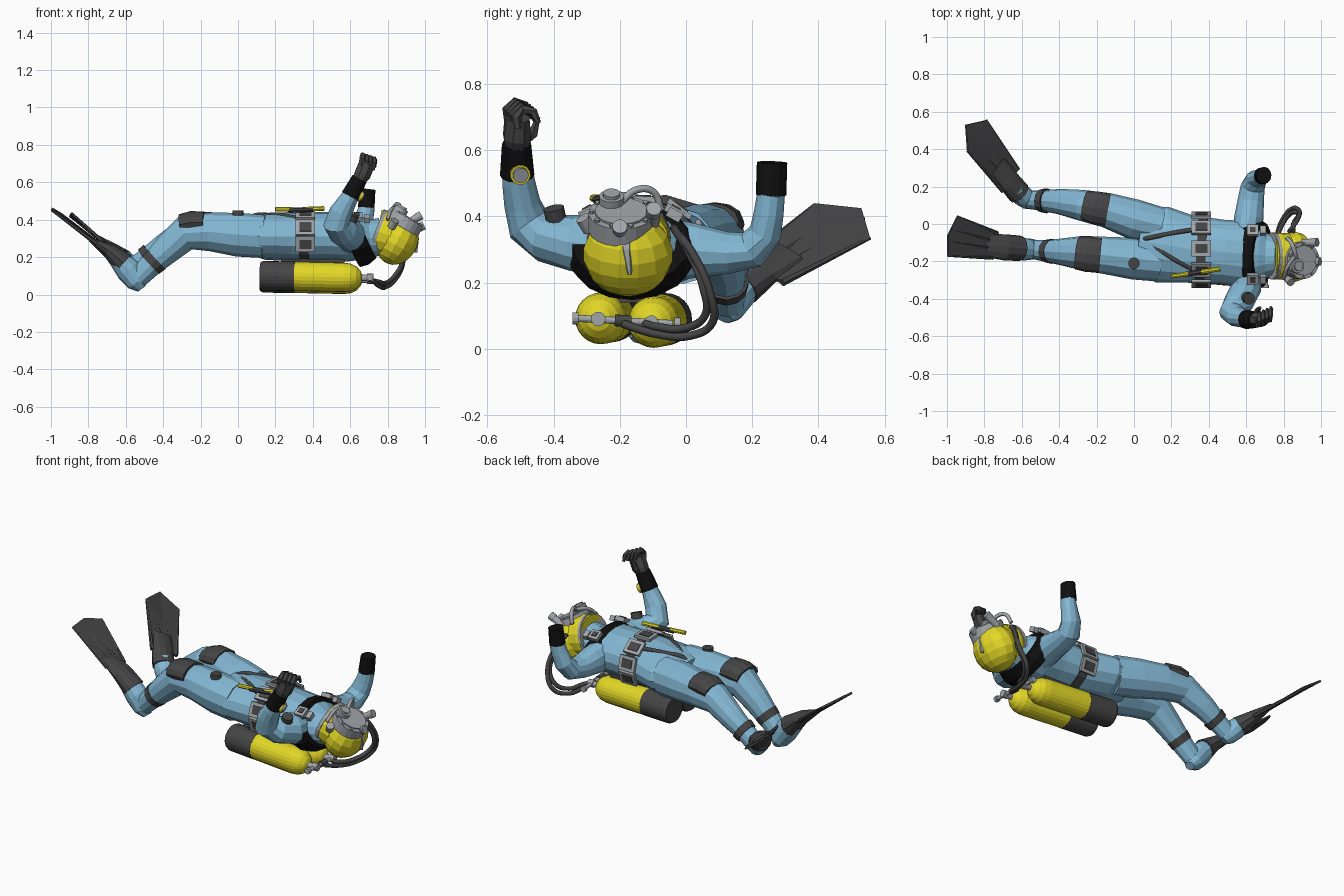
import bpy, bmesh
from math import sin, cos, pi, radians
from mathutils import Vector as V, Matrix

def mat(name, r, g, b):
    m = bpy.data.materials.new(name)
    m.diffuse_color = (r, g, b, 1)
    return m

BLUE = mat("suit_blue", .23, .48, .66)
YELLOW = mat("yellow", .76, .68, .02)
DARK = mat("dark_grey", .06, .06, .06)
BLACK = mat("black", .005, .005, .005)
METAL = mat("metal", .36, .38, .40)
Y, X, Z = V((0, 1, 0)), V((1, 0, 0)), V((0, 0, 1))

def finish(name, bm, m):
    bmesh.ops.recalc_face_normals(bm, faces=bm.faces)
    me = bpy.data.meshes.new(name)
    bm.to_mesh(me)
    bm.free()
    me.materials.append(m)
    ob = bpy.data.objects.new(name, me)
    bpy.context.collection.objects.link(ob)
    return ob

def loft(name, rings, m, ref=Y, n=12):
    """Closed tube through rings (x, y, z, half width along ref, half depth)."""
    bm = bmesh.new()
    P = [V(r[:3]) for r in rings]
    loops = []
    for i, r in enumerate(rings):
        t = (P[min(i + 1, len(P) - 1)] - P[max(i - 1, 0)]).normalized()
        s = ref - t * ref.dot(t)
        if s.length < .1:
            s = Z - t * Z.dot(t)
        s.normalize()
        d = t.cross(s)
        loops.append([bm.verts.new(P[i] + s * r[3] * cos(2 * pi * k / n) + d * r[4] * sin(2 * pi * k / n))
                      for k in range(n)])
    for a, b in zip(loops, loops[1:]):
        for k in range(n):
            bm.faces.new((a[k], a[(k + 1) % n], b[(k + 1) % n], b[k]))
    bm.faces.new(loops[0])
    bm.faces.new(loops[-1])
    return finish(name, bm, m)

def rod(name, p, q, r, m, n=12, r2=None):
    r2 = r2 or r
    return loft(name, [(*p, r, r), (*q, r2, r2)], m, V((.3, .9, .2)).normalized(), n)

def box(name, c, size, m, rot=None):
    bm = bmesh.new()
    bmesh.ops.create_cube(bm, size=1)
    M = Matrix.Translation(c) @ (rot or Matrix()) @ Matrix.Diagonal((*size, 1))
    bmesh.ops.transform(bm, matrix=M, verts=bm.verts)
    return finish(name, bm, m)

def hose(name, pts, r, m):
    cu = bpy.data.curves.new(name, 'CURVE')
    cu.dimensions = '3D'
    cu.bevel_depth, cu.bevel_resolution, cu.resolution_u = r, 2, 6
    cu.use_fill_caps = True
    sp = cu.splines.new('BEZIER')
    sp.bezier_points.add(len(pts) - 1)
    for b, p in zip(sp.bezier_points, pts):
        b.co = p
        b.handle_left_type = b.handle_right_type = 'AUTO'
    cu.materials.append(m)
    ob = bpy.data.objects.new(name, cu)
    bpy.context.collection.objects.link(ob)

# torso, neck and black yoke
loft("torso", [(.02, -.09, .32, .17, .09), (.15, -.11, .31, .205, .125), (.3, -.135, .31, .18, .132),
               (.48, -.15, .31, .172, .132), (.58, -.16, .305, .178, .13), (.66, -.165, .3, .16, .115),
               (.71, -.17, .3, .12, .1), (.77, -.17, .31, .1, .1)], BLUE, n=16)
loft("yoke", [(.6, -.16, .282, .19, .145), (.64, -.163, .298, .198, .15),
              (.685, -.165, .318, .178, .135)], BLACK, n=16)

# legs, ankle bands, knee pads, feet
legs = {
    "right": [(.14, -.2, .31, .108, .115), (0, -.185, .32, .112, .117), (-.15, -.168, .335, .1, .103),
              (-.28, -.155, .33, .092, .095), (-.37, -.15, .25, .075, .08), (-.46, -.145, .165, .06, .064),
              (-.55, -.135, .075, .05, .055)],
    "left": [(.14, -.01, .31, .1, .115), (0, .025, .325, .108, .112), (-.15, .075, .335, .093, .1),
             (-.28, .1, .325, .083, .088), (-.4, .12, .25, .068, .07), (-.49, .125, .19, .055, .057),
             (-.56, .13, .14, .05, .055)]}
for side, rings in legs.items():
    loft(side + "_leg", rings, BLUE)
    mid = lambda f: tuple(V(rings[4][:3]).lerp(V(rings[5][:3]), f))
    loft(side + "_ankle_band", [(*mid(.72), .067, .071), (*mid(1.08), .062, .066)], DARK)
    k0, k1 = rings[2], rings[3]
    dx = -.03 if side == "right" else .01
    loft(side + "_knee_pad", [(k0[0] + dx, k0[1], k0[2] + .05, k0[3] * .93, k0[4] - .044),
                              (-.22 + dx, (k0[1] + k1[1]) / 2, k0[2] + .05, k0[3] * .95, k0[4] - .042),
                              (-.275 + dx, k1[1], k1[2] + .045, k1[3] * .95, k1[4] - .04)], DARK)
loft("right_foot", [(-.515, -.135, .03, .03, .025), (-.54, -.135, .065, .055, .055),
                    (-.585, -.135, .13, .06, .068), (-.65, -.13, .2, .06, .05)], BLUE)
loft("right_fin_pocket", [(-.61, -.13, .165, .068, .062), (-.69, -.125, .235, .07, .04),
                          (-.79, -.115, .295, .062, .012)], DARK)
R = V((.6, .75, -.4)).normalized()
loft("left_foot", [(-.55, .11, .1, .035, .03), (-.565, .125, .12, .05, .05),
                   (-.595, .15, .165, .058, .06), (-.64, .19, .21, .055, .05)], BLUE, R)
loft("left_fin_pocket", [(-.615, .165, .185, .065, .058), (-.665, .225, .235, .066, .038),
                         (-.73, .31, .295, .06, .012)], DARK, R)

# fin blades with stiffening ribs
def fin(side, pts):
    P = [V(p) for p in pts]
    c = sum(P, V()) / 5
    nrm = (P[2] - P[0]).cross(P[4] - P[0]).normalized() * .006
    bm = bmesh.new()
    top, bot = [[bm.verts.new(p + s * nrm) for p in P] for s in (1, -1)]
    for k in range(5):
        j = (k + 1) % 5
        bm.faces.new((top[k], top[j], bot[j], bot[k]))
        bm.faces.new((top[k], top[j], bm.verts.new(c + nrm)))
        bm.faces.new((bot[k], bot[j], bm.verts.new(c - nrm)))
    bmesh.ops.remove_doubles(bm, verts=bm.verts, dist=1e-5)
    finish(side + "_fin_blade", bm, DARK)
    for i, (p, q) in enumerate(((P[0], P[1]), (P[4], P[3]), (P[0].lerp(P[4], .35), P[1].lerp(P[2], .7)),
                                (P[0].lerp(P[4], .65), P[2].lerp(P[3], .3)))):
        rod(f"{side}_fin_rib_{i}", p, q, .012, DARK, 6, .006)

fin("right", [(-.73, -.05, .26), (-.945, .04, .43), (-.995, -.06, .46), (-.995, -.17, .45), (-.755, -.18, .27)])
fin("left", [(-.7, .175, .26), (-.89, .39, .435), (-.9, .53, .42), (-.79, .555, .335), (-.62, .29, .2)])

# arms and cuffs
loft("right_arm", [(.6, -.25, .31, .08, .095), (.6, -.34, .32, .082, .085), (.56, -.42, .335, .08, .075),
                   (.525, -.475, .375, .07, .068), (.55, -.495, .44, .062, .055), (.585, -.505, .5, .05, .05),
                   (.62, -.51, .56, .04, .042)], BLUE, X)
loft("right_cuff", [(.6, -.51, .525, .05, .052), (.65, -.512, .62, .042, .044)], BLACK, X)
loft("left_arm", [(.6, -.07, .3, .08, .1), (.615, .04, .295, .078, .08), (.625, .13, .29, .07, .063),
                  (.635, .2, .3, .065, .058), (.655, .24, .35, .058, .05), (.675, .25, .41, .05, .045),
                  (.69, .257, .47, .042, .042)], BLUE, X)
loft("left_cuff", [(.685, .257, .465, .045, .046), (.695, .26, .563, .04, .046)], BLACK, X)
rod("wrist_gauge_case", (.625, -.505, .535), (.66, -.5, .525), .031, YELLOW)
rod("wrist_gauge_face", (.65, -.502, .53), (.667, -.499, .523), .024, METAL)
rod("arm_patch", (.6, -.39, .38), (.615, -.4, .425), .032, DARK)
rod("thigh_patch", (0, -.21, .42), (0, -.21, .448), .031, DARK)

# gloved hand with curled fingers
H = V((.9, .4, 0)).normalized()
loft("glove_palm", [(.64, -.512, .6, .035, .035), (.665, -.51, .64, .048, .044), (.69, -.51, .7, .048, .036)],
     DARK, H, 8)
for i in range(4):
    o = H * (.022 * i - .036) + Z * (.008 - .007 * i)
    path = [(.69, -.52, .68), (.697, -.525, .715), (.7, -.502, .738), (.705, -.472, .728), (.705, -.458, .695)]
    loft(f"glove_finger_{i}", [(*(V(p) + o), r, r) for p, r in zip(path, (.015, .016, .015, .013, .008))],
         DARK, H, 6)
loft("glove_thumb", [(.65, -.5, .62, .018, .018), (.66, -.462, .65, .016, .016), (.675, -.447, .7, .008, .008)],
     DARK, X, 6)

# belt, buckles and harness straps
loft("belt", [(.335, -.137, .31, .187, .139), (.385, -.14, .31, .184, .139)], DARK, n=16)
for i, a in enumerate(range(-20, 201, 36)):
    t = radians(a)
    c = V((.36, -.138 + .192 * cos(t), .31 + .143 * sin(t)))
    rot = Matrix.Rotation(t - pi / 2, 4, 'X')
    out = V((0, cos(t), sin(t)))
    box(f"belt_buckle_{i}", c, (.105, .085, .016), METAL, rot)
    box(f"belt_buckle_centre_{i}", c + out * .006, (.065, .05, .012), DARK, rot)
for i, (y, s) in enumerate(((-.035, 1), (-.295, -1))):
    rot = Matrix.Rotation(-s * .5, 4, 'X')
    box(f"shoulder_buckle_{i}", V((.635, y, .415)), (.06, .06, .025), METAL, rot)
    box(f"shoulder_buckle_pad_{i}", V((.635, y + s * .003, .424)), (.03, .03, .015), DARK, rot)
    box(f"shoulder_clip_{i}", V((.69, y, .405)), (.03, .045, .03), METAL, rot)
hose("crotch_strap_right", [(.31, -.24, .41), (.2, -.18, .427), (.05, -.08, .4)], .012, DARK)
hose("crotch_strap_left", [(.32, -.03, .425), (.2, -.05, .425), (.05, -.08, .4), (.03, -.08, .28)], .012, DARK)

# knife on the hip
rod("knife_sheath", (.27, -.27, .45), (.4, -.25, .455), .014, DARK, 8)
rod("knife_handle", (.36, -.256, .456), (.46, -.24, .46), .013, YELLOW, 8)
rod("knife_tip", (.2, -.28, .455), (.29, -.267, .455), .012, YELLOW, 8)

# twin tanks, following the slant of the back, with valves and manifold
for i, (y, z) in enumerate(((-.265, .09), (-.105, .079))):
    at = lambda x, r: (x, y + .085 * (.66 - x), z + .02 * (.66 - x), r, r)
    prof = [(.3, .078), (.57, .078), (.605, .073), (.635, .058), (.655, .036), (.663, .016)]
    loft(f"tank_{i}", [at(x, r) for x, r in prof], YELLOW, n=24)
    loft(f"tank_base_{i}", [at(.12, .072), at(.135, .079), at(.305, .079)], DARK, n=24)
    rod(f"tank_neck_{i}", (.65, y, z), (.7, y, z), .017, METAL)
    rod(f"tank_valve_{i}", (.69, y, z), (.725, y, z), .022, METAL)
rod("manifold", (.705, -.33, .092), (.705, -.04, .076), .011, METAL)
for i, p in enumerate(((.705, -.325, .092), (.705, -.035, .076))):
    rod(f"valve_knob_{i}", p, (p[0], p[1] + .018 * (1 if i else -1), p[2]), .018, METAL)
rod("manifold_centre", (.705, -.215, .086), (.705, -.165, .083), .018, DARK)
box("tank_backplate", V((.4, -.16, .165)), (.34, .14, .05), DARK)

# helmet
bm = bmesh.new()
bmesh.ops.create_uvsphere(bm, u_segments=14, v_segments=9, radius=1)
bmesh.ops.transform(bm, matrix=Matrix.Translation((.852, -.175, .285)) @ Matrix.Rotation(.5, 4, 'Y')
                    @ Matrix.Diagonal((.11, .136, .132, 1)), verts=bm.verts)
finish("helmet", bm, YELLOW)
loft("helmet_collar", [(.745, -.172, .335, .118, .118), (.77, -.172, .33, .125, .122), (.82, -.174, .315, .125, .125)],
     YELLOW, n=16)
loft("neck_ring", [(.735, -.172, .34, .126, .124), (.753, -.172, .333, .126, .124)], METAL, n=20)

# visor and regulator stacked along the face direction
N = V((.5, 0, .866))
c = V((.89, -.195, .385))
def face(name, off, h, r, m, n=16, side=0, along=0):
    p = c + N * off + Y * side + V((.866, 0, -.5)) * along
    return rod(name, p, p + N * h, r, m, n)
face("visor_frame", -.03, .06, .1, METAL, 20)
face("visor_glass", .025, .012, .08, METAL, 20)
face("regulator", .03, .03, .038, METAL, 14, -.03, -.05)
face("regulator_cap", .055, .016, .026, METAL, 12, -.03, -.05)
for i in range(10):
    t = 2 * pi * i / 10
    face(f"visor_bolt_{i}", .025, .013, .008, METAL, 6, .09 * cos(t), .09 * sin(t))
rod("side_valve", (.9, -.1, .38), (.965, -.098, .415), .02, METAL)
rod("side_valve_knob", (.955, -.099, .41), (.98, -.097, .424), .023, METAL)
rod("front_valve", (.95, -.2, .35), (.995, -.2, .37), .023, METAL)
rod("left_port", (.82, -.29, .36), (.84, -.312, .395), .022, METAL)
loft("helmet_crest", [(.945, -.185, .36, .03, .012), (.957, -.18, .3, .018, .012), (.948, -.17, .225, .006, .012)],
     METAL, n=6)

# hoses
for i, d in enumerate((0, .022)):
    hose(f"air_hose_{i}", [(.72, -.19 + 3 * d, .075), (.755, -.09, .045 + d), (.79, .015 - d, .04 + d),
                           (.84, .08 - d, .08 + d), (.88, .075 - d, .16 + d), (.875 - d, .025 - d, .28 + d),
                           (.83 + d, -.04, .37)], .0125, DARK)
hose("mouth_tube", [(.87, -.2, .44), (.86, -.15, .48), (.84, -.1, .475), (.82, -.075, .42)], .011, METAL)
hose("helmet_rail", [(.8, -.29, .4), (.82, -.23, .455), (.86, -.17, .465)], .01, METAL)
